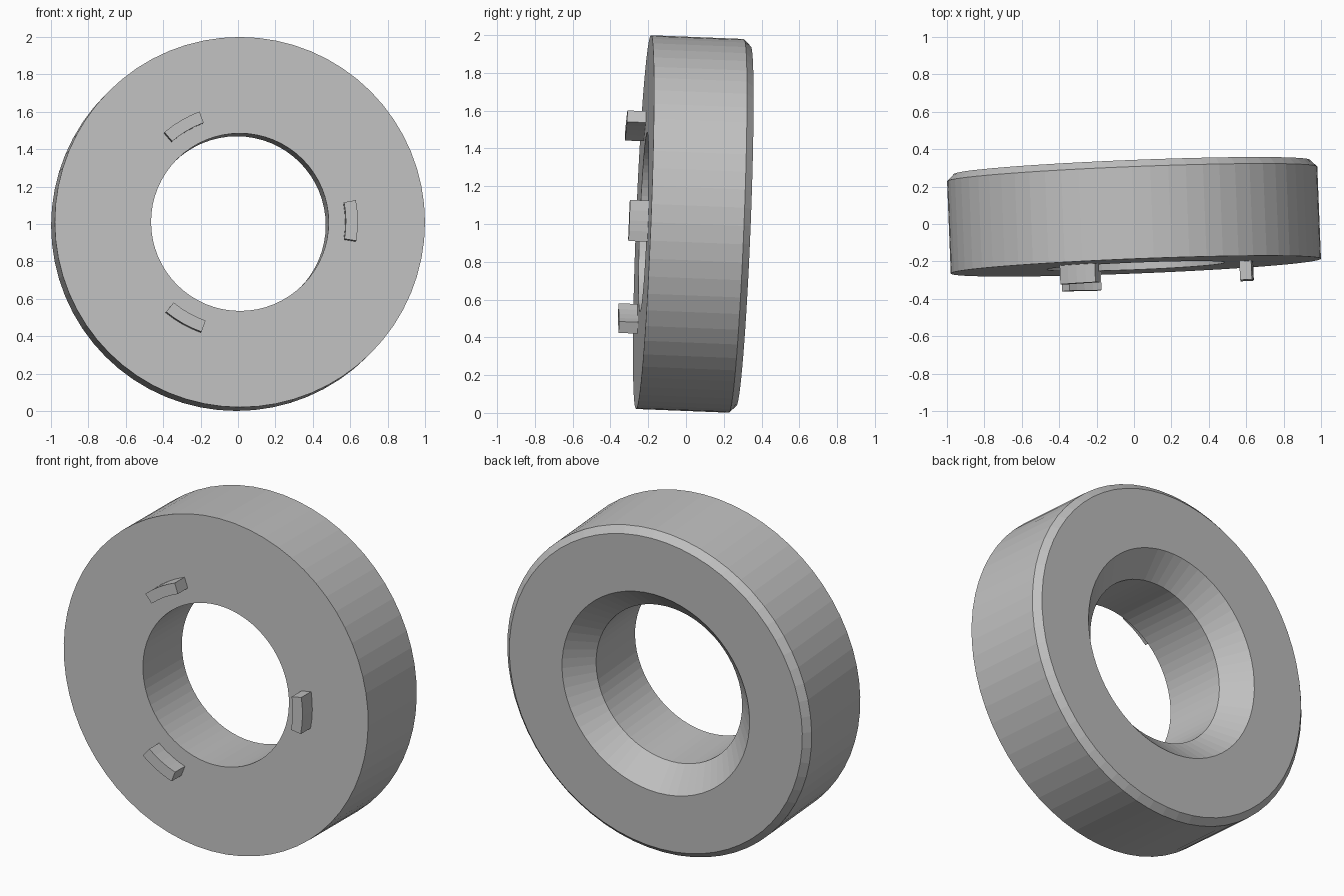
import bpy, bmesh, math
from mathutils import Vector, Matrix

cube = bpy.data.objects.get("Cube")
if cube:
    bpy.data.objects.remove(cube, do_unlink=True)

# Single grey material
grey = bpy.data.materials.new("plain_grey")
grey.use_nodes = True
colour = (0.53, 0.53, 0.53, 1)
grey.diffuse_color = colour
grey.node_tree.nodes["Principled BSDF"].inputs["Base Color"].default_value = colour

# Slightly tilted frame: local y runs from the front face to the back
axis = Vector((-0.04, 1, -0.04)).normalized()
tilt = Vector((0, 1, 0)).rotation_difference(axis).to_matrix().to_4x4()
frame = Matrix.Translation((0.01, -0.225, 1.01)) @ tilt


def sweep(name, profile, start, end, steps):
    """Sweep a closed (radius, depth) profile around local y, capping open arcs."""
    bm = bmesh.new()
    full = abs(end - start - 360) < 0.01
    rings = []
    for i in range(steps if full else steps + 1):
        a = math.radians(start + (end - start) * i / steps)
        rings.append([bm.verts.new((r * math.cos(a), d, r * math.sin(a)))
                      for r, d in profile])
    n = len(profile)
    for i in range(steps):
        a, b = rings[i], rings[(i + 1) % len(rings)]
        for j in range(n):
            k = (j + 1) % n
            bm.faces.new((a[j], a[k], b[k], b[j]))
    if not full:
        bm.faces.new(rings[0])
        bm.faces.new(rings[-1])
    bmesh.ops.recalc_face_normals(bm, faces=bm.faces)
    mesh = bpy.data.meshes.new(name)
    bm.to_mesh(mesh)
    bm.free()
    mesh.materials.append(grey)
    obj = bpy.data.objects.new(name, mesh)
    bpy.context.collection.objects.link(obj)
    obj.matrix_world = frame
    return obj


# Ring: chamfered back rim and a countersunk bore
RADIUS, BORE, DEPTH = 0.99, 0.475, 0.53
CHAMFER, SINK = 0.037, 0.135
ring_profile = [
    (BORE, 0), (RADIUS, 0),
    (RADIUS, DEPTH - CHAMFER), (RADIUS - CHAMFER, DEPTH),
    (BORE + SINK, DEPTH), (BORE, DEPTH - SINK),
]
sweep("ring_body", ring_profile, 0, 360, 64)

# Three curved tabs standing out of the front face
tab_profile = [(0.563, -0.1), (0.627, -0.1), (0.627, 0.02), (0.563, 0.02)]
for i, name in enumerate(("left_tab", "upper_right_tab", "lower_right_tab")):
    middle = 120 * i + 0.5
    sweep(name, tab_profile, middle - 10, middle + 10, 4)
